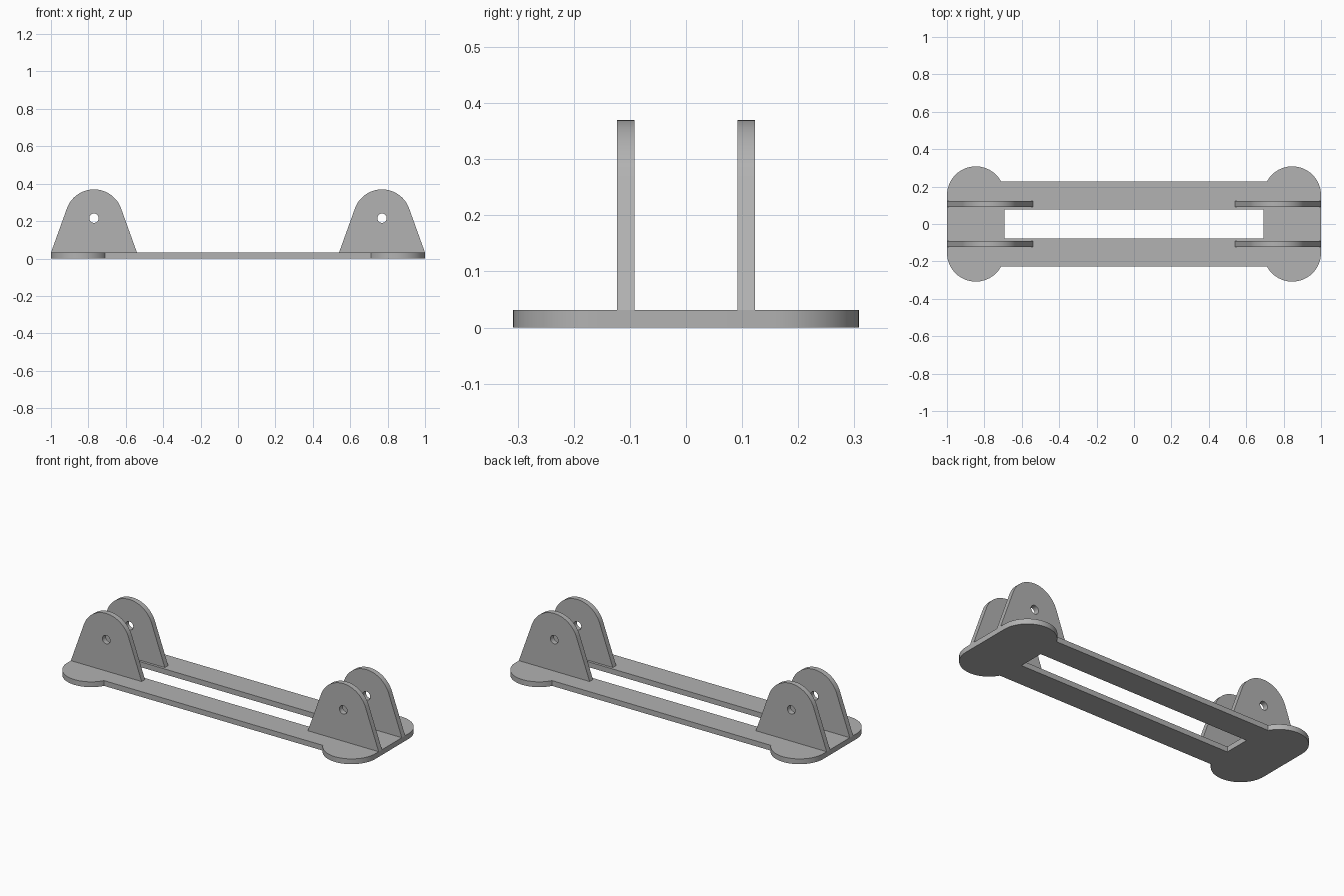
import bpy, bmesh, math
from mathutils import Matrix

cube = bpy.data.objects.get("Cube")
if cube:
    bpy.data.objects.remove(cube, do_unlink=True)

THICK = 0.031      # plate and lug thickness
R = 0.154          # radius of the feet and the lug tops
FOOT_X = 1 - R
BAR_Y = 0.228
LUG_X, LUG_Z, LUG_Y = 0.77, 0.2155, 0.1075

grey = bpy.data.materials.new("plain grey")
grey.use_nodes = True
COLOUR = (0.445, 0.445, 0.445, 1)
grey.diffuse_color = COLOUR
grey.node_tree.nodes["Principled BSDF"].inputs["Base Color"].default_value = COLOUR


def arc(cx, cy, r, start, end, steps):
    angles = [start + (end - start) * i / steps for i in range(steps + 1)]
    return [(cx + r * math.cos(a), cy + r * math.sin(a)) for a in angles]


def slab(name, loops, matrix):
    """Fill the outline (first loop) minus its holes and give it thickness."""
    curve = bpy.data.curves.new(name, "CURVE")
    curve.dimensions = "2D"
    curve.fill_mode = "BOTH"
    curve.extrude = THICK / 2
    for loop in loops:
        spline = curve.splines.new("POLY")
        spline.points.add(len(loop) - 1)
        for point, (x, y) in zip(spline.points, loop):
            point.co = (x, y, 0, 1)
        spline.use_cyclic_u = True
    obj = bpy.data.objects.new(name, curve)
    bpy.context.collection.objects.link(obj)
    bpy.ops.object.select_all(action="DESELECT")
    obj.select_set(True)
    bpy.context.view_layer.objects.active = obj
    bpy.ops.object.convert(target="MESH")
    obj = bpy.context.object
    bm = bmesh.new()
    bm.from_mesh(obj.data)
    bmesh.ops.remove_doubles(bm, verts=bm.verts, dist=0.0001)
    bmesh.ops.recalc_face_normals(bm, faces=bm.faces)
    bm.transform(matrix)
    bm.to_mesh(obj.data)
    bm.free()
    obj.data.materials.clear()
    obj.data.materials.append(grey)
    bpy.ops.object.shade_smooth_by_angle(angle=math.radians(30))
    return obj


# Base plate: rounded feet joined by two rails around a long slot
join = math.pi - math.asin((BAR_Y - R) / R)
quarter = arc(FOOT_X, R, R, 0, join, 32)
left = [(x, -y) for x, y in reversed(quarter)] + quarter
outline = left + [(-x, -y) for x, y in left]
slot_x, slot_y = 0.692, 0.077
slot = [(-slot_x, -slot_y), (-slot_x, slot_y), (slot_x, slot_y), (slot_x, -slot_y)]
slab("base_plate", [outline, slot], Matrix.Translation((0, 0, THICK / 2)))

# Lugs: tapered uprights with a round top tangent to the sides, and a pin hole
half = 1 - LUG_X
drop = LUG_Z - THICK
tangent = math.acos(R / math.hypot(half, drop)) - math.atan2(drop, half)
lug = [(-half, -drop), (half, -drop)] + arc(0, 0, R, tangent, math.pi - tangent, 40)
hole = arc(0, 0, 0.025, 0, math.tau, 32)[:-1]
upright = Matrix.Rotation(math.pi / 2, 4, "X")
for sx, side in ((1, "left"), (-1, "right")):
    for sy, end in ((-1, "front"), (1, "back")):
        place = Matrix.Translation((sx * LUG_X, sy * LUG_Y, LUG_Z))
        slab(f"{end}_{side}_lug", [lug, hole], place @ upright)
